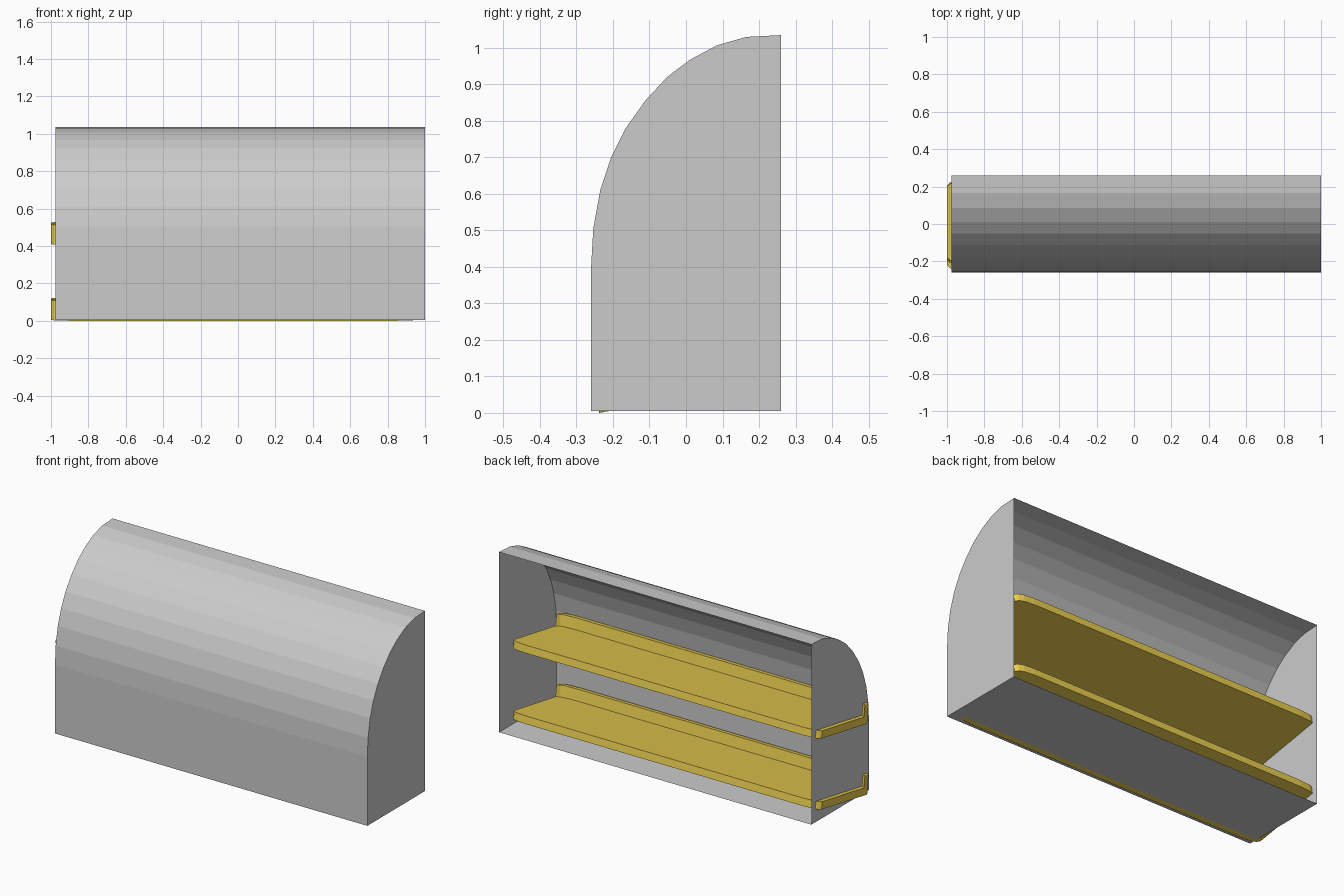
import bpy

if "Cube" in bpy.data.objects:
    bpy.data.objects.remove(bpy.data.objects["Cube"])

gold = bpy.data.materials.new("gold")
gold.diffuse_color = (0.83, 0.62, 0.08, 1)
gold.use_nodes = True
gold.node_tree.nodes["Principled BSDF"].inputs["Base Color"].default_value = gold.diffuse_color


def make_object(name, verts, faces, material=None):
    mesh = bpy.data.meshes.new(name)
    mesh.from_pydata(verts, [], faces)
    mesh.update()
    obj = bpy.data.objects.new(name, mesh)
    bpy.context.collection.objects.link(obj)
    if material:
        mesh.materials.append(material)
    return obj


def loft(sections):
    """Strips between matching sections, returned with the vertex list."""
    n = len(sections[0])
    verts = [p for s in sections for p in s]
    faces = []
    for i in range(len(sections) - 1):
        for j in range(n):
            k = (j + 1) % n
            faces.append((i * n + j, i * n + k, (i + 1) * n + k, (i + 1) * n + j))
    return verts, faces


# Cabinet shell: thin sheet with a curved front, closed ends and an open back
shell_profile = [(0.26, 0.005), (-0.26, 0.005), (-0.26, 0.40), (-0.254, 0.505),
                 (-0.235, 0.61), (-0.205, 0.70), (-0.165, 0.78), (-0.112, 0.855),
                 (-0.052, 0.92), (0.01, 0.967), (0.085, 1.007), (0.165, 1.03),
                 (0.26, 1.035)]
n = len(shell_profile)
verts, faces = loft([[(x, y, z) for y, z in shell_profile] for x in (-0.975, 1.0)])
faces.pop()  # leave the back open
faces += [tuple(reversed(range(n))), tuple(range(n, 2 * n))]
make_object("cabinet_shell", verts, faces)

# Sloping shelf section: y, z, and which way it pulls in at the rounded ends
TILT = 0.18
shelf_profile = [(-0.238, 0.0, 1), (0.235, 0.083, -1), (0.228, 0.125, -1),
                 (-0.208, 0.049, 1), (-0.218, 0.112, 1), (-0.25, 0.106, 1)]
half_stations = [(0.975, 0.030), (0.96, 0.014), (0.93, 0.005), (0.865, 0.0)]
stations = [(-x, d) for x, d in half_stations] + half_stations[::-1]


def make_shelf(name, height):
    sections = [[(x - 0.025, y + s * d, z + s * d * TILT + height)
                 for y, z, s in shelf_profile] for x, d in stations]
    verts, faces = loft(sections)
    m, last = len(shelf_profile), len(verts) - len(shelf_profile)
    # Each end cap is a board piece plus a lip piece
    for base, flip in ((0, True), (last, False)):
        for cap in ((0, 1, 2, 3), (0, 3, 4, 5)):
            ids = [base + i for i in cap]
            faces.append(tuple(reversed(ids)) if flip else tuple(ids))
    return make_object(name, verts, faces, gold)


# Two identical shelves
make_shelf("lower_shelf", 0.0)
make_shelf("upper_shelf", 0.405)
